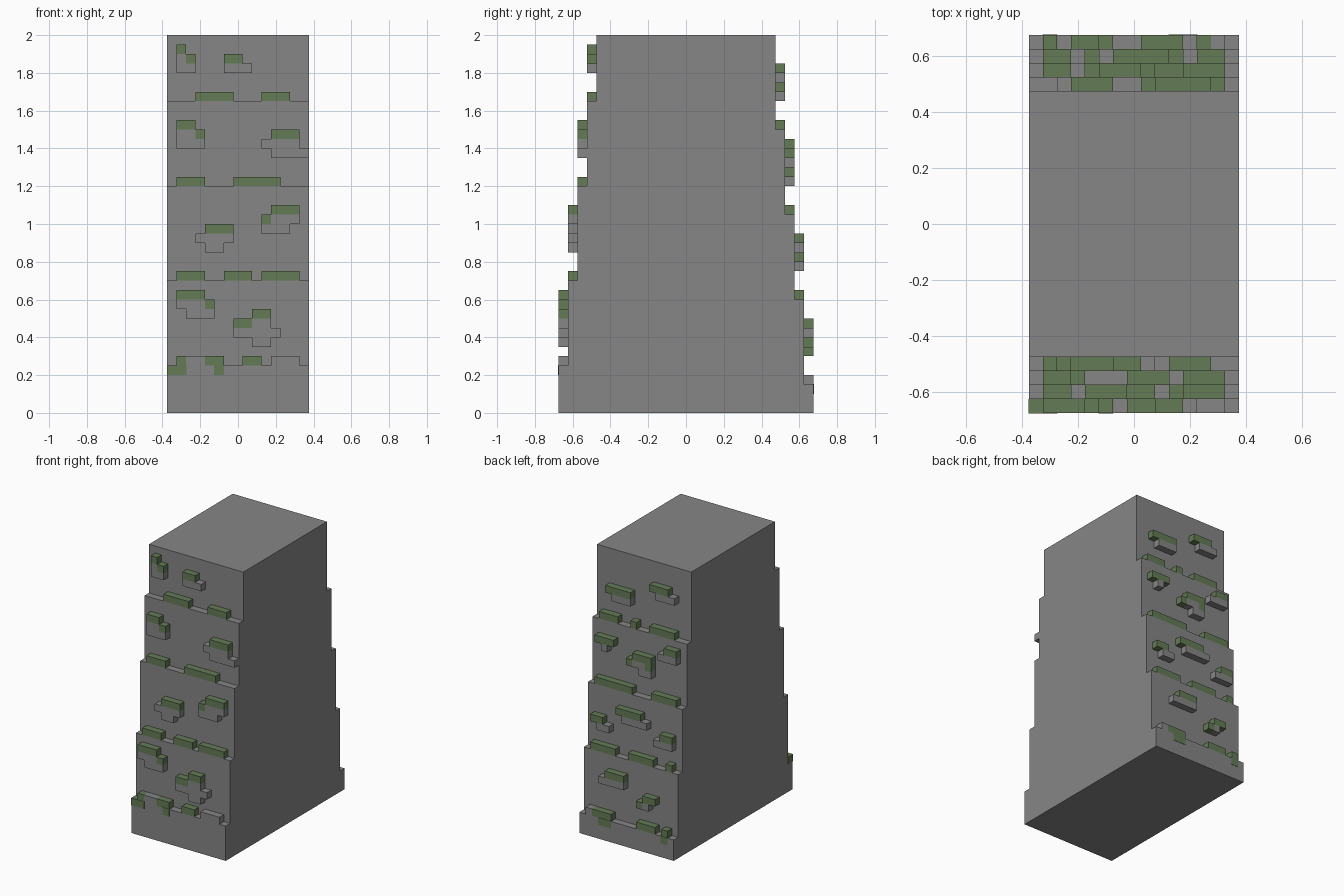
import bpy, bmesh, math

cube = bpy.data.objects.get("Cube")
if cube:
    bpy.data.objects.remove(cube, do_unlink=True)

U = 0.05        # size of one stone block
HALF = 0.375    # half width of the cliff


def material(name, rgb):
    m = bpy.data.materials.new(name)
    m.use_nodes = True
    m.diffuse_color = (*rgb, 1)
    bsdf = m.node_tree.nodes["Principled BSDF"]
    bsdf.inputs["Base Color"].default_value = (*rgb, 1)
    bsdf.inputs["Roughness"].default_value = 0.9
    return m


STONE = material("grey stone", (0.24, 0.24, 0.24))
MOSS = material("green moss", (0.128, 0.198, 0.093))


def finish(name, bm, turn=0.0):
    mesh = bpy.data.meshes.new(name)
    bm.to_mesh(mesh)
    bm.free()
    mesh.materials.append(STONE)
    mesh.materials.append(MOSS)
    ob = bpy.data.objects.new(name, mesh)
    ob.rotation_euler.z = turn
    bpy.context.collection.objects.link(ob)
    return ob


# Stepped body: side profile in y and z, extruded across x
front = [(-0.675, 0), (-0.675, 0.25), (-0.625, 0.25), (-0.625, 0.7), (-0.575, 0.7),
         (-0.575, 1.2), (-0.525, 1.2), (-0.525, 1.65), (-0.475, 1.65), (-0.475, 2)]
back = [(0.475, 2), (0.475, 1.5), (0.525, 1.5), (0.525, 1.05), (0.575, 1.05),
        (0.575, 0.6), (0.625, 0.6), (0.625, 0.15), (0.675, 0.15), (0.675, 0)]
bm = bmesh.new()
face = bm.faces.new([bm.verts.new((-HALF, y, z)) for y, z in front + back])
ext = bmesh.ops.extrude_face_region(bm, geom=[face])
bmesh.ops.translate(bm, vec=(2 * HALF, 0, 0),
                    verts=[v for v in ext["geom"] if isinstance(v, bmesh.types.BMVert)])
bmesh.ops.recalc_face_normals(bm, faces=bm.faces)
finish("cliff_body", bm)


def blocks(name, depth, strips, turn=0.0):
    """Raised blocks on one wall. Strip: column start, end, row start, end, mossy top rows."""
    cells = {}
    for c0, c1, k0, k1, moss in strips:
        for c in range(c0, c1):
            for k in range(k0, k1):
                cells[c, k] = 1 if k >= k1 - moss else 0
    bm = bmesh.new()
    yf, yb = -depth - U, -depth
    for (c, k), mat in cells.items():
        x0, x1 = c * U - HALF, (c + 1) * U - HALF
        z0, z1 = k * U, (k + 1) * U
        quads = [[(x0, yf, z0), (x1, yf, z0), (x1, yf, z1), (x0, yf, z1)]]
        if (c, k + 1) not in cells:
            quads.append([(x0, yf, z1), (x1, yf, z1), (x1, yb, z1), (x0, yb, z1)])
        if (c, k - 1) not in cells:
            quads.append([(x0, yb, z0), (x1, yb, z0), (x1, yf, z0), (x0, yf, z0)])
        if (c - 1, k) not in cells:
            quads.append([(x0, yb, z0), (x0, yf, z0), (x0, yf, z1), (x0, yb, z1)])
        if (c + 1, k) not in cells:
            quads.append([(x1, yf, z0), (x1, yb, z0), (x1, yb, z1), (x1, yf, z1)])
        for q in quads:
            bm.faces.new([bm.verts.new(p) for p in q]).material_index = mat
    # Weld the cells and merge flat areas of the same colour
    bmesh.ops.remove_doubles(bm, verts=bm.verts, dist=0.001)
    bmesh.ops.dissolve_limit(bm, angle_limit=0.01, verts=bm.verts, edges=bm.edges,
                             delimit={'MATERIAL'})
    finish(name, bm, turn)


# Front blocks, top tier to bottom tier
blocks("front_blocks_top", 0.475, [
    (1, 2, 36, 39, 1), (2, 3, 36, 38, 1), (6, 8, 36, 38, 1), (8, 9, 36, 37, 0),
    (3, 7, 33, 34, 1), (10, 13, 33, 34, 1)])
blocks("front_blocks_upper", 0.525, [
    (1, 3, 28, 31, 1), (3, 4, 28, 30, 1), (11, 14, 27, 30, 1), (10, 11, 28, 29, 0),
    (14, 15, 27, 28, 0), (1, 4, 24, 25, 1), (7, 12, 24, 25, 1)])
blocks("front_blocks_middle", 0.575, [
    (4, 6, 17, 20, 1), (6, 7, 18, 20, 1), (3, 4, 18, 19, 0), (11, 13, 19, 22, 1),
    (13, 14, 20, 22, 1), (10, 11, 19, 21, 1),
    (1, 4, 14, 15, 1), (6, 9, 14, 15, 1), (10, 14, 14, 15, 1)])
blocks("front_blocks_lower", 0.625, [
    (1, 2, 11, 13, 1), (2, 4, 10, 13, 1), (4, 5, 10, 12, 1), (9, 11, 7, 11, 1),
    (7, 9, 8, 10, 1), (11, 12, 8, 9, 0), (1, 2, 5, 6, 1), (2, 4, 5, 6, 0),
    (4, 6, 5, 6, 1), (8, 10, 5, 6, 1), (11, 14, 5, 6, 0)])

# Back blocks, laid out facing forward and turned half way round
blocks("back_blocks_top", 0.475, [
    (2, 3, 34, 35, 1), (3, 6, 33, 35, 1), (9, 10, 36, 37, 1), (10, 12, 35, 37, 1),
    (12, 13, 35, 36, 0), (1, 4, 30, 31, 1), (6, 7, 30, 31, 1), (9, 13, 30, 31, 1)], math.pi)
blocks("back_blocks_upper", 0.525, [
    (1, 2, 27, 28, 1), (2, 3, 26, 28, 1), (3, 4, 27, 28, 1), (6, 7, 25, 26, 1),
    (7, 8, 25, 27, 1), (8, 9, 24, 27, 1), (9, 10, 24, 27, 2), (11, 12, 27, 28, 0),
    (12, 14, 27, 29, 1), (1, 7, 21, 22, 1), (10, 14, 21, 22, 1)], math.pi)
blocks("back_blocks_middle", 0.575, [
    (1, 2, 16, 17, 1), (2, 3, 15, 17, 1), (3, 4, 15, 16, 0), (5, 6, 18, 19, 1),
    (6, 9, 17, 19, 1), (9, 10, 17, 18, 0), (11, 12, 15, 16, 0), (12, 13, 15, 17, 1),
    (13, 14, 15, 17, 1), (1, 5, 12, 13, 1), (7, 11, 12, 13, 1), (13, 14, 12, 13, 1)], math.pi)
blocks("back_blocks_lower", 0.625, [
    (3, 4, 8, 9, 0), (4, 7, 8, 10, 1), (9, 10, 6, 7, 1), (10, 11, 6, 8, 1),
    (11, 12, 7, 8, 1), (1, 2, 3, 4, 0), (2, 5, 3, 4, 1), (9, 12, 3, 4, 1),
    (13, 14, 3, 4, 1)], math.pi)


def moss_patch(name, c0, c1, k, turn=0.0):
    """Moss on the base step, standing barely proud of the stone."""
    e = 0.002
    bm = bmesh.new()
    bmesh.ops.create_cube(bm, size=1)
    for v in bm.verts:
        v.co.x = c1 * U - HALF + e if v.co.x > 0 else c0 * U - HALF - e
        v.co.y = -0.625 if v.co.y > 0 else -0.675 - e
        v.co.z = (k + 1) * U + e if v.co.z > 0 else k * U
    for f in bm.faces:
        f.material_index = 1
    finish(name, bm, turn)


moss_patch("front_moss_corner", 0, 2, 4)
moss_patch("front_moss_spot", 5, 6, 4)
moss_patch("back_moss_strip", 3, 5, 2, math.pi)
moss_patch("back_moss_spot", 13, 14, 2, math.pi)
